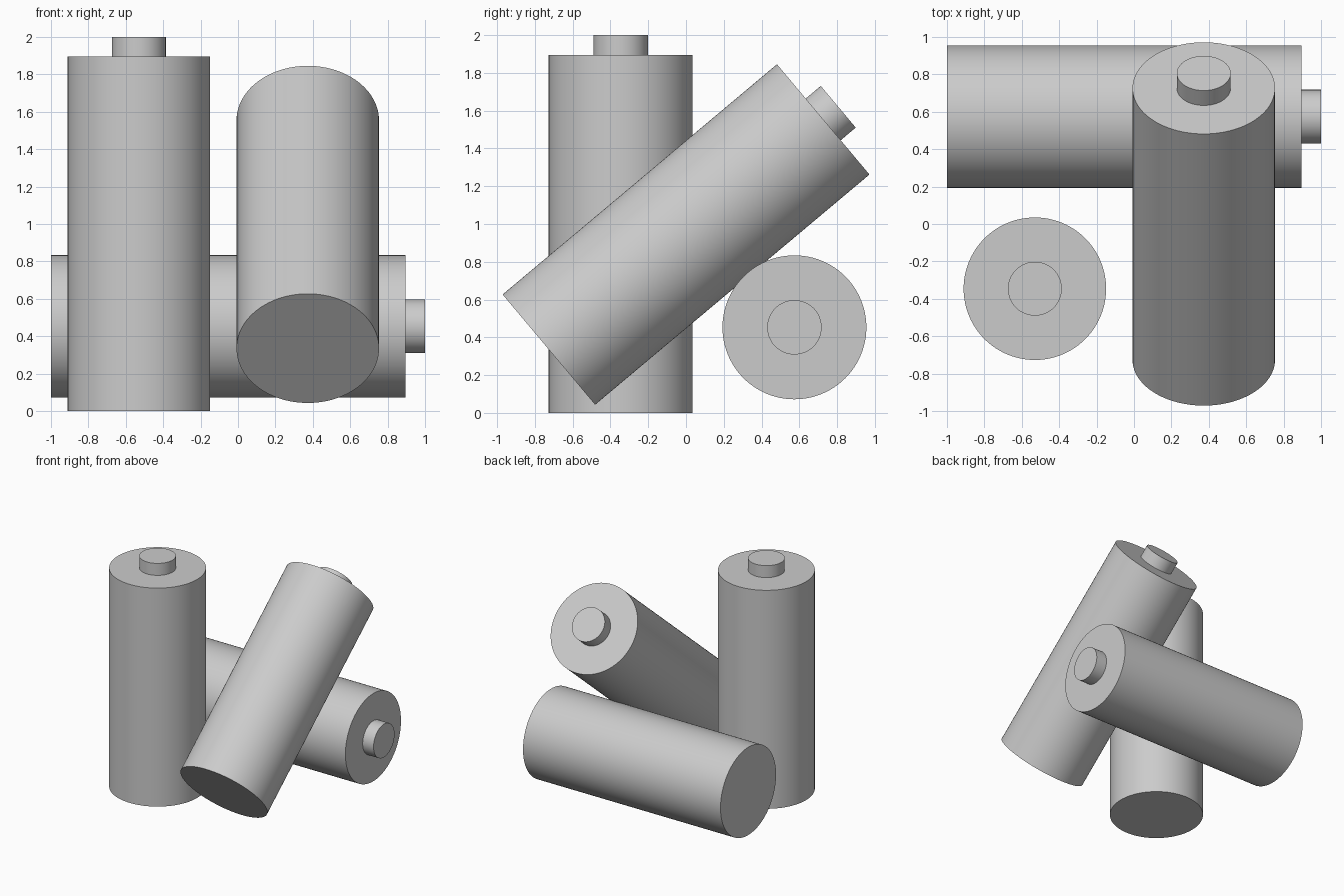
import bpy, bmesh
from math import radians
from mathutils import Matrix, Vector

if "Cube" in bpy.data.objects:
    bpy.data.objects.remove(bpy.data.objects["Cube"])

RADIUS, BODY, TIP_RADIUS, TIP = 0.381, 1.896, 0.144, 0.104
SIDES = 96


def battery(name, base, rotation):
    """Cylindrical cell with a raised terminal, base centre at the origin."""
    bm = bmesh.new()
    # Body
    bmesh.ops.create_cone(bm, cap_ends=True, segments=SIDES, radius1=RADIUS,
                          radius2=RADIUS, depth=BODY,
                          matrix=Matrix.Translation((0, 0, BODY / 2)))
    # Shoulder ring, then the raised terminal
    cap = max(bm.faces, key=lambda f: f.calc_center_median().z)
    cap = bmesh.ops.extrude_discrete_faces(bm, faces=[cap])["faces"][0]
    s = TIP_RADIUS / RADIUS
    bmesh.ops.scale(bm, vec=(s, s, 1), verts=cap.verts[:])
    cap = bmesh.ops.extrude_discrete_faces(bm, faces=[cap])["faces"][0]
    bmesh.ops.translate(bm, vec=Vector((0, 0, TIP)), verts=cap.verts[:])
    bmesh.ops.recalc_face_normals(bm, faces=bm.faces[:])

    mesh = bpy.data.meshes.new(name)
    bm.to_mesh(mesh)
    bm.free()
    obj = bpy.data.objects.new(name, mesh)
    obj.location = base
    obj.rotation_euler = [radians(a) for a in rotation]
    bpy.context.collection.objects.link(obj)

    bpy.ops.object.select_all(action='DESELECT')
    obj.select_set(True)
    bpy.context.view_layer.objects.active = obj
    bpy.ops.object.shade_smooth_by_angle(angle=radians(30))
    return obj


battery("standing_battery", (-0.53, -0.346, 0), (0, 0, 0))
battery("lying_battery", (-1, 0.574, 0.453), (0, 90, 0))
battery("leaning_battery", (0.373, -0.726, 0.335), (-50, 0, 0))
